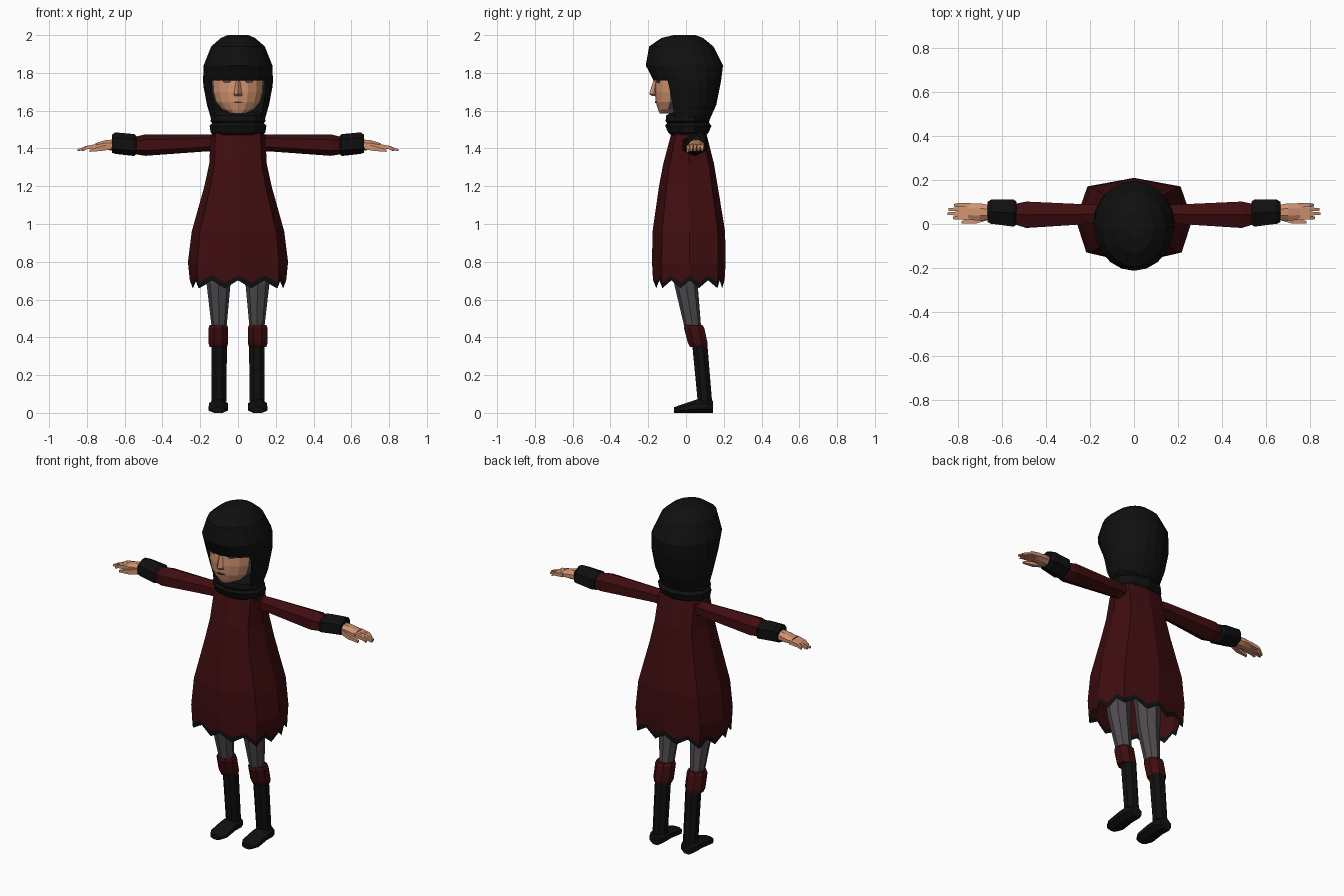
import bpy, bmesh, math
from mathutils import Vector

cube = bpy.data.objects.get("Cube")
if cube:
    bpy.data.objects.remove(cube)


def material(name, rgb):
    m = bpy.data.materials.new(name)
    m.use_nodes = True
    m.diffuse_color = (*rgb, 1)
    bsdf = m.node_tree.nodes["Principled BSDF"]
    bsdf.inputs["Base Color"].default_value = (*rgb, 1)
    bsdf.inputs["Roughness"].default_value = 0.9
    return m


RED = material("dark red cloth", (0.05, 0.004, 0.005))
BLACK = material("black cloth", (0.005, 0.005, 0.005))
GREY = material("grey knit", (0.08, 0.07, 0.08))
SKIN = material("skin", (0.64, 0.29, 0.165))
DARK = material("dark brown", (0.04, 0.02, 0.015))


def ring(axis, pos, u, v, ru, rv, n=8, phase=0.0):
    """Polygon across an axis, stretched to the half sizes ru and rv."""
    ang = [2 * math.pi * (i + phase) / n for i in range(n)]
    su = max(abs(math.sin(a)) for a in ang)
    sv = max(abs(math.cos(a)) for a in ang)
    pts = [(u + ru * math.sin(a) / su, v - rv * math.cos(a) / sv) for a in ang]
    if axis == "z":
        return [Vector((p, q, pos)) for p, q in pts]
    if axis == "x":
        return [Vector((pos, p, q)) for p, q in pts]
    return [Vector((p, pos, q)) for p, q in pts]


def loft(name, rings, mats, mirror=False, caps=(True, True), skip=None, paint=None):
    """Skin a stack of rings; skip(row, column) leaves holes."""
    bm = bmesh.new()
    rows = [[bm.verts.new(p) for p in r] for r in rings]
    n = len(rows[0])
    for j in range(len(rows) - 1):
        for i in range(n):
            if skip and skip(j, i):
                continue
            k = (i + 1) % n
            f = bm.faces.new((rows[j][i], rows[j][k], rows[j + 1][k], rows[j + 1][i]))
            if paint:
                f.material_index = paint(j, f.calc_center_median())
    for row, cap in ((rows[0], caps[0]), (rows[-1], caps[1])):
        if cap:
            bm.faces.new(row)
    bmesh.ops.recalc_face_normals(bm, faces=bm.faces)
    me = bpy.data.meshes.new(name)
    bm.to_mesh(me)
    bm.free()
    for m in mats:
        me.materials.append(m)
    ob = bpy.data.objects.new(name, me)
    bpy.context.collection.objects.link(ob)
    if mirror:
        ob.modifiers.new("mirror", "MIRROR").use_mirror_merge = False
    return ob


def body_rings(sections, n):
    """Horizontal rings from (height, half width, front, back)."""
    return [ring("z", z, 0, (f + b) / 2, w, (b - f) / 2, n) for z, w, f, b in sections]


def limb(name, axis, sections, mat, n=6, phase=0.0):
    return loft(name, [ring(axis, *s, n, phase) for s in sections], [mat], mirror=True)


# Dress: eight-sided bell with a zigzag hem
def dress_ring(z, w, front, back, tooth=0.0):
    d = back - front
    half = [(0, front), (0.82 * w, front + 0.13 * d), (w, front + 0.51 * d),
            (0.8 * w, back - 0.1 * d), (0, back)]
    corners = half + [(-x, y) for x, y in half[3:0:-1]]
    out = []
    for i, a in enumerate(corners):
        b = corners[(i + 1) % len(corners)]
        for s in range(3):
            p = Vector(a).lerp(Vector(b), s / 3)
            out.append(Vector((p.x, p.y, z - tooth * (len(out) % 2))))
    return out


loft("dress", [
    dress_ring(1.5, 0.115, -0.06, 0.09),
    dress_ring(1.47, 0.145, -0.08, 0.11),
    dress_ring(1.32, 0.152, -0.12, 0.148),
    dress_ring(1.2, 0.178, -0.143, 0.168),
    dress_ring(0.96, 0.245, -0.177, 0.207),
    dress_ring(0.8, 0.265, -0.18, 0.21),
    dress_ring(0.728, 0.258, -0.176, 0.206, 0.038),
    dress_ring(0.702, 0.255, -0.174, 0.204, 0.042),
], [RED, BLACK], caps=(True, False), paint=lambda j, c: int(j == 6))

# Scarf: two stacked folds
loft("scarf_lower_fold", body_rings([
    (1.455, 0.11, -0.06, 0.09), (1.485, 0.145, -0.095, 0.12),
    (1.52, 0.15, -0.11, 0.135), (1.55, 0.125, -0.09, 0.11)], 10), [BLACK])
loft("scarf_upper_fold", body_rings([
    (1.52, 0.12, -0.09, 0.11), (1.545, 0.147, -0.108, 0.125),
    (1.575, 0.138, -0.105, 0.12), (1.595, 0.11, -0.07, 0.1)], 10), [BLACK])

# Head: skin in front, grey lining at the sides and back
loft("head", body_rings([
    (1.585, 0.04, -0.14, -0.05), (1.605, 0.085, -0.148, 0.02),
    (1.645, 0.122, -0.16, 0.08), (1.7, 0.138, -0.165, 0.1),
    (1.755, 0.14, -0.162, 0.1), (1.83, 0.13, -0.15, 0.1)], 16),
    [SKIN, GREY], paint=lambda j, c: int(c.y > -0.085 and j > 0))
loft("neck", body_rings([(1.48, 0.06, -0.05, 0.06), (1.64, 0.06, -0.06, 0.06)], 8), [SKIN])
loft("nose", [ring("z", 1.677, 0, -0.163, 0.022, 0.016, 4),
              ring("z", 1.688, 0, -0.17, 0.021, 0.025, 4),
              ring("z", 1.77, 0, -0.158, 0.009, 0.012, 4)], [SKIN])


# Painted face plates
def plate(name, x, y, z, w, h, turn, mat, mirror):
    ob = loft(name, [ring("y", s * 0.004, 0, 0, w / 2, h / 2, 6, 0.5) for s in (-1, 1)],
              [mat], mirror=False)
    for v in ob.data.vertices:
        c, s = math.cos(turn), math.sin(turn)
        v.co = (x + c * v.co.x - s * v.co.y, y + s * v.co.x + c * v.co.y, z + v.co.z)
    if mirror:
        ob.modifiers.new("mirror", "MIRROR").use_mirror_merge = False


plate("eyes", 0.06, -0.148, 0.5 + 1.255, 0.045, 0.018, 0.42, GREY, True)
plate("eyelids", 0.06, -0.149, 1.766, 0.052, 0.008, 0.42, DARK, True)
plate("mouth", 0, -0.16, 1.645, 0.05, 0.007, 0, DARK, False)

# Hood: closed dome above, open over the face below
HOOD_SIDES = 20
loft("hood", body_rings([
    (2.0, 0.055, -0.065, 0.05), (1.985, 0.09, -0.13, 0.09),
    (1.94, 0.142, -0.195, 0.145), (1.84, 0.182, -0.213, 0.196),
    (1.76, 0.185, -0.172, 0.186), (1.73, 0.183, -0.16, 0.18),
    (1.63, 0.164, -0.13, 0.16), (1.53, 0.135, -0.1, 0.115)], HOOD_SIDES),
    [BLACK], caps=(True, False),
    skip=lambda j, i: j > 3 and (i < 3 or i >= HOOD_SIDES - 3))

# Arms and cuffs
limb("sleeves", "x", [(0.08, 0.045, 1.425, 0.035, 0.045), (0.16, 0.045, 1.43, 0.042, 0.045),
                      (0.49, 0.042, 1.418, 0.06, 0.057), (0.55, 0.045, 1.415, 0.045, 0.045)],
     RED)
limb("wrist_cuffs", "x", [(0.535, 0.05, 1.418, 0.052, 0.045), (0.548, 0.05, 1.418, 0.062, 0.058),
                          (0.65, 0.056, 1.428, 0.055, 0.057), (0.668, 0.055, 1.425, 0.045, 0.047)],
     BLACK)

# Hands: palm, four fingers and a thumb
limb("palms", "x", [(0.65, 0.052, 1.418, 0.033, 0.03), (0.7, 0.055, 1.418, 0.039, 0.026),
                    (0.755, 0.056, 1.412, 0.038, 0.016)], SKIN, 8, 0.5)
for i, (name, tip) in enumerate([("index", 0.825), ("middle", 0.85),
                                 ("ring", 0.845), ("little", 0.82)]):
    y = 0.028 + 0.019 * i
    limb(name + "_fingers", "x", [(0.745, y, 1.412, 0.0095, 0.012),
                                  (0.8, y + 0.001, 1.405, 0.009, 0.009),
                                  (tip, y, 1.391, 0.006, 0.005)], SKIN, 4, 0.5)
limb("thumbs", "x", [(0.67, 0.03, 1.41, 0.014, 0.015), (0.72, 0.014, 1.4, 0.012, 0.013),
                     (0.785, 0.008, 1.388, 0.006, 0.006)], SKIN, 4, 0.5)

# Legs, knee bands and boots
limb("leggings", "z", [(0.95, 0.105, -0.02, 0.075, 0.08), (0.68, 0.103, 0.0, 0.063, 0.062),
                       (0.44, 0.1, 0.038, 0.038, 0.043)], GREY, 8)
limb("knee_bands", "z", [(0.465, 0.104, 0.04, 0.046, 0.046), (0.45, 0.104, 0.043, 0.052, 0.054),
                         (0.37, 0.104, 0.062, 0.052, 0.052), (0.348, 0.104, 0.067, 0.046, 0.045)],
     RED, 8, 0.5)
limb("boot_shafts", "z", [(0.4, 0.1, 0.064, 0.04, 0.04), (0.34, 0.1, 0.075, 0.041, 0.04),
                          (0.06, 0.1, 0.1, 0.039, 0.038)], BLACK, 8, 0.5)
limb("boot_feet", "y", [(0.142, 0.104, 0.032, 0.036, 0.032), (0.11, 0.104, 0.036, 0.05, 0.036),
                        (0.055, 0.104, 0.035, 0.048, 0.035), (-0.03, 0.104, 0.021, 0.052, 0.021),
                        (-0.063, 0.104, 0.015, 0.034, 0.015)], BLACK, 8, 0.5)
